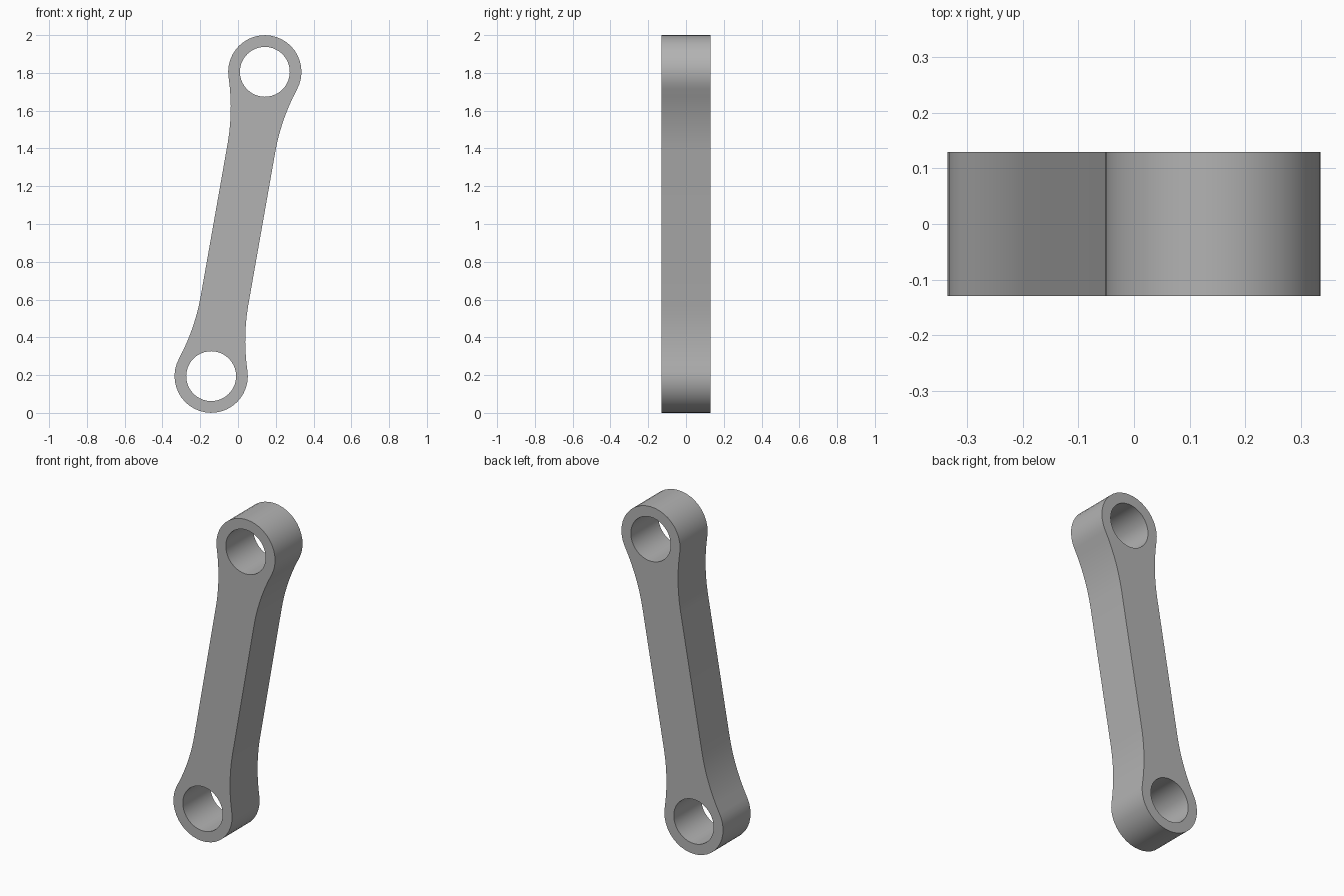
import bpy, bmesh
from math import sin, cos, asin, pi, radians, sqrt
from mathutils import Vector

cube = bpy.data.objects.get("Cube")
if cube:
    bpy.data.objects.remove(cube, do_unlink=True)

TILT = radians(10)
EYE = 0.818          # eye centre, measured along the arm from the middle
OUTER, BORE = 0.194, 0.132
ARM = 0.128          # half width of the arm
FILLET = 1.11        # radius of the flare between arm and eye
DEPTH = 0.13         # half thickness


def arc(cx, cy, r, start, end, steps):
    return [(cx + r * cos(start + (end - start) * i / steps),
             cy + r * sin(start + (end - start) * i / steps)) for i in range(steps + 1)]


def place(s, t):
    """Tilt a point of the flat profile and stand it upright."""
    return Vector((s * cos(TILT) + t * sin(TILT), -DEPTH, t * cos(TILT) - s * sin(TILT) + 1))


# Upper half of the outline: flare, round eye, mirrored flare
reach = sqrt((OUTER + FILLET) ** 2 - (ARM + FILLET) ** 2)
lean = asin(reach / (OUTER + FILLET))
flare = arc(ARM + FILLET, EYE - reach, FILLET, pi, pi - lean, 7)
eye = arc(0, EYE, OUTER, -lean, pi + lean, 24)
half = flare + eye[1:-1] + [(-s, t) for s, t in reversed(flare)]
outline = half + [(-s, -t) for s, t in half]
bores = [arc(0, side * EYE, BORE, 0, 2 * pi, 40)[:-1] for side in (1, -1)]

# Fill the profile around the two bores and extrude it
bm = bmesh.new()
edges = []
for loop in [outline] + bores:
    verts = [bm.verts.new(place(s, t)) for s, t in loop]
    edges += [bm.edges.new((verts[i - 1], verts[i])) for i in range(len(verts))]
bmesh.ops.triangle_fill(bm, edges=edges, use_beauty=True, use_dissolve=False)
solid = bmesh.ops.extrude_face_region(bm, geom=bm.faces[:], use_keep_orig=True)
top = [v for v in solid["geom"] if isinstance(v, bmesh.types.BMVert)]
bmesh.ops.translate(bm, verts=top, vec=(0, 2 * DEPTH, 0))
bmesh.ops.recalc_face_normals(bm, faces=bm.faces[:])

mesh = bpy.data.meshes.new("link_arm")
bm.to_mesh(mesh)
bm.free()
link = bpy.data.objects.new("link_arm", mesh)
bpy.context.collection.objects.link(link)

# Plain grey material
grey = bpy.data.materials.new("grey")
grey.use_nodes = True
color = (0.45, 0.45, 0.45, 1)
grey.diffuse_color = color
grey.node_tree.nodes["Principled BSDF"].inputs["Base Color"].default_value = color
mesh.materials.append(grey)

# Smooth curved walls, sharp rims
bpy.ops.object.select_all(action="DESELECT")
link.select_set(True)
bpy.context.view_layer.objects.active = link
bpy.ops.object.shade_smooth_by_angle(angle=radians(30))
